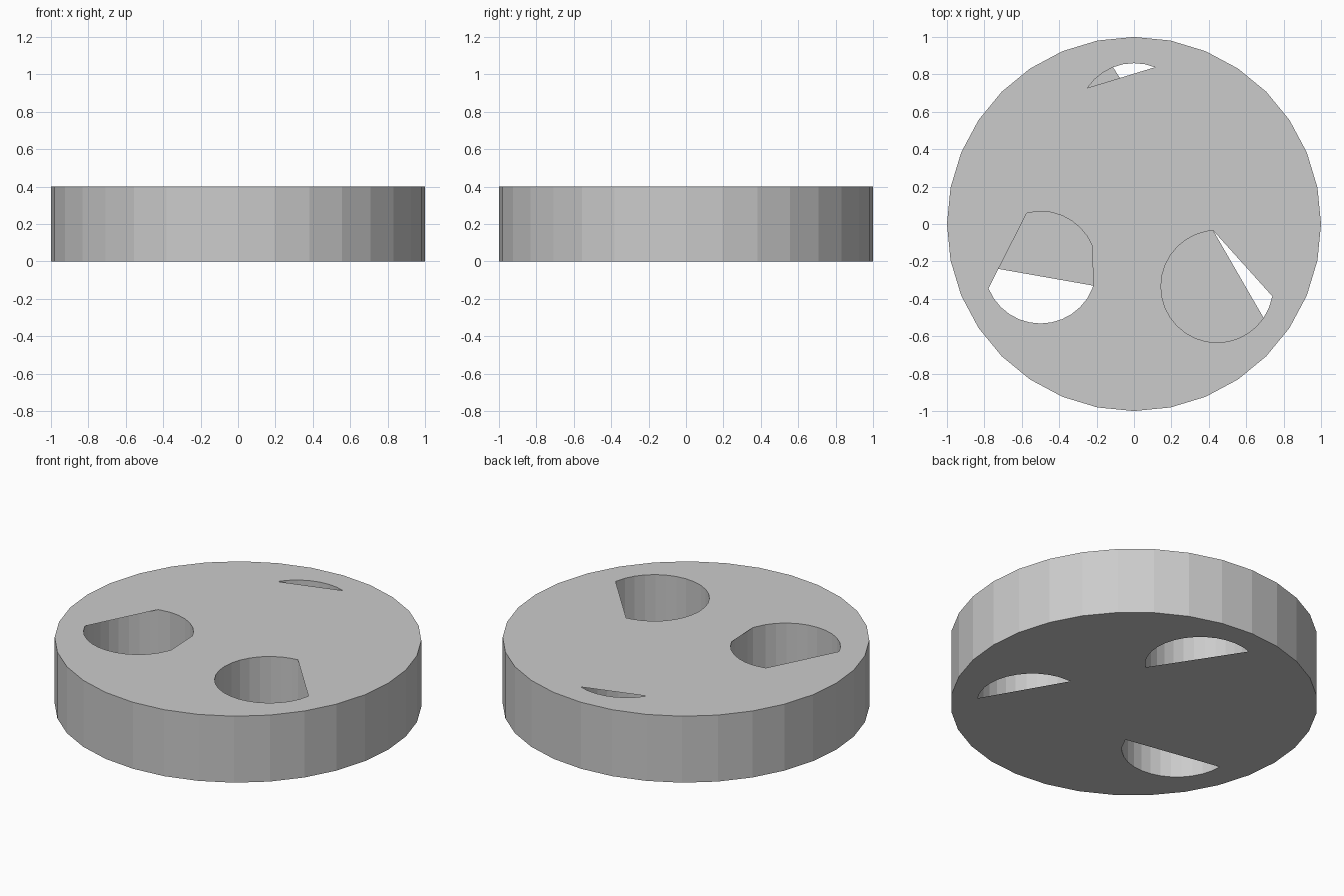
import bpy, bmesh
from math import sin, cos, radians
from mathutils import Vector

if "Cube" in bpy.data.objects:
    bpy.data.objects.remove(bpy.data.objects["Cube"])

H, R, SIDES = 0.4, 0.3, 32

# Each hole: centre, arcs (degrees, counter-clockwise) open in the top sheet, arcs open in the bottom sheet
HOLES = [
    ((0.0, 0.56), [(68, 146)], [(-46, 112)]),
    ((0.444, -0.334), [(94, 350)], [(-34, 94)]),
    ((-0.5, -0.232), [(202, 341), (384, 464)], [(179, 341)]),
]


def ring_angles(arcs):
    """Even ring of angles, with the nearest ones snapped to the arc ends."""
    angles = [i * 360 / SIDES for i in range(SIDES)]
    for a in {v % 360 for arc in arcs for v in arc}:
        i = min(range(SIDES), key=lambda k: abs((angles[k] - a + 180) % 360 - 180))
        angles[i] = a
    return sorted(angles)


def circle_point(c, r, a, z):
    return Vector((c[0] + r * cos(radians(a)), c[1] + r * sin(radians(a)), z))


def opening(c, angles, arcs, z):
    """Outline made of arcs joined by straight chords."""
    pts = []
    for a0, a1 in arcs:
        full = sorted(a + k * 360 for a in angles for k in (-1, 0, 1))
        pts += [circle_point(c, R, a, z) for a in full if a0 - 0.01 <= a <= a1 + 0.01]
    return pts


def sheet(bm, loops, up):
    """Flat face bounded by an outer loop and pierced by the inner loops."""
    edges = []
    for pts in loops:
        vs = [bm.verts.new(p) for p in pts]
        edges += [bm.edges.new((vs[i - 1], vs[i])) for i in range(len(vs))]
    geom = bmesh.ops.triangle_fill(bm, edges=edges, use_beauty=True, normal=(0, 0, 1))["geom"]
    for f in geom:
        if isinstance(f, bmesh.types.BMFace):
            f.normal_update()
            if (f.normal.z > 0) != up:
                f.normal_flip()


def wall(bm, c, r, angles, inward):
    """Vertical wall from z = 0 to the top."""
    lo = [bm.verts.new(circle_point(c, r, a, 0)) for a in angles]
    hi = [bm.verts.new(circle_point(c, r, a, H)) for a in angles]
    for i in range(len(angles)):
        quad = [lo[i - 1], lo[i], hi[i], hi[i - 1]]
        bm.faces.new(quad[::-1] if inward else quad)


bm = bmesh.new()
rim = [i * 360 / SIDES for i in range(SIDES)]
tops = [[circle_point((0, 0), 1, a, H) for a in rim]]
bottoms = [[circle_point((0, 0), 1, a, 0) for a in rim]]

# Outer rim and hole walls
wall(bm, (0, 0), 1, rim, False)
for c, top, bottom in HOLES:
    angles = ring_angles(top + bottom)
    wall(bm, c, R, angles, True)
    tops.append(opening(c, angles, top, H))
    bottoms.append(opening(c, angles, bottom, 0))

# Top and bottom sheets, each partly covering the holes
sheet(bm, tops, True)
sheet(bm, bottoms, False)
bmesh.ops.remove_doubles(bm, verts=bm.verts, dist=0.0005)

mesh = bpy.data.meshes.new("pierced_disc")
bm.to_mesh(mesh)
bm.free()
bpy.context.collection.objects.link(bpy.data.objects.new("pierced_disc", mesh))
